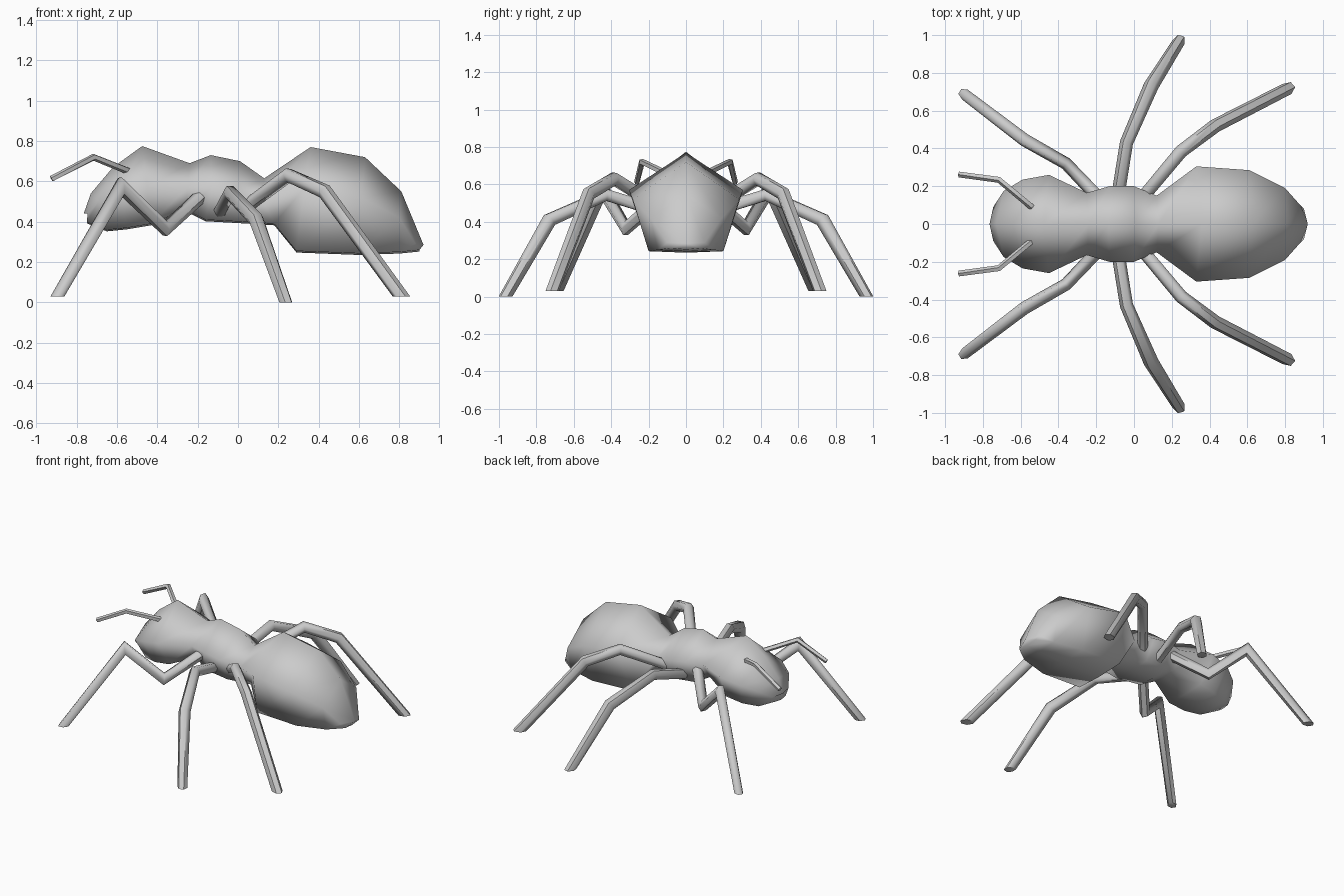
import bpy, bmesh, math
from mathutils import Vector

if "Cube" in bpy.data.objects:
    bpy.data.objects.remove(bpy.data.objects["Cube"])


def loft(name, rings, angle):
    """Skin a list of equal-sized point rings and cap both ends."""
    bm = bmesh.new()
    rows = [[bm.verts.new(p) for p in ring] for ring in rings]
    n = len(rows[0])
    for a, b in zip(rows, rows[1:]):
        for i in range(n):
            j = (i + 1) % n
            bm.faces.new((a[i], a[j], b[j], b[i]))
    bm.faces.new(rows[0])
    bm.faces.new(rows[-1])
    bmesh.ops.recalc_face_normals(bm, faces=bm.faces[:])
    for f in bm.faces:
        f.smooth = True
    mesh = bpy.data.meshes.new(name)
    bm.to_mesh(mesh)
    bm.free()
    mesh.set_sharp_from_angle(angle=math.radians(angle))
    ob = bpy.data.objects.new(name, mesh)
    bpy.context.collection.objects.link(ob)
    return ob


def limb(name, path, radii, flat_foot=True, sides=6):
    """Mitred tube along a path, mirrored to the other side of the body."""
    pts = [Vector(p) for p in path]
    dirs = [(b - a).normalized() for a, b in zip(pts, pts[1:])]
    side = dirs[0].cross(Vector((0, 0, 1))).normalized()
    rings = []
    for i, (p, r) in enumerate(zip(pts, radii)):
        d = dirs[max(i - 1, 0)]
        plane = (d + dirs[min(i, len(dirs) - 1)]).normalized()
        if flat_foot and i == len(pts) - 1:
            plane = Vector((0, 0, 1))
        u = (side - d * side.dot(d)).normalized()
        side = u
        v = d.cross(u)
        ring = []
        for k in range(sides):
            a = 2 * math.pi * k / sides
            o = (u * math.cos(a) + v * math.sin(a)) * r
            ring.append(p + o - d * (o.dot(plane) / d.dot(plane)))
        rings.append(ring)
    ob = loft(name, rings, 60)
    m = ob.modifiers.new("mirror", 'MIRROR')
    m.use_axis = (False, True, False)
    return ob


# Body: ridge (x, z), flank (x, half width, z), belly (x, half width, z)
sections = [
    (-.765, .44, -.745, .09, .44, -.75, .05, .40),
    (-.73, .54, -.69, .175, .50, -.65, .11, .36),
    (-.62, .67, -.59, .235, .54, -.55, .15, .37),
    (-.475, .775, -.45, .26, .57, -.43, .16, .39),
    (-.24, .69, -.25, .165, .57, -.26, .10, .46),
    (-.135, .73, -.13, .20, .57, -.16, .13, .41),
    (.01, .70, .00, .20, .55, .02, .15, .40),
    (.13, .615, .12, .15, .51, .18, .11, .39),
    (.36, .77, .33, .305, .57, .29, .20, .255),
    (.63, .72, .61, .285, .52, .60, .20, .243),
    (.81, .55, .80, .19, .42, .80, .15, .25),
    (.92, .285, .88, .10, .29, .90, .08, .26),
]
body = []
for xt, zt, xs, ws, zs, xb, wb, zb in sections:
    body.append([(xt, 0, zt), (xs, ws, zs), (xb, wb, zb),
                 (xb, 0, zb - .008), (xb, -wb, zb), (xs, -ws, zs)])
loft("body", body, 80)

# Legs and antennae
limb("front_legs", [(-.17, -.12, .54), (-.36, -.32, .365), (-.58, -.445, .575), (-.895, -.685, .03)],
     [.035, .033, .035, .03])
limb("middle_legs", [(-.09, -.12, .45), (-.04, -.43, .545), (.09, -.73, .41), (.237, -.965, 0)],
     [.035, .035, .04, .033])
limb("back_legs", [(.02, -.11, .46), (.25, -.385, .63), (.43, -.52, .55), (.81, -.715, .03)],
     [.033, .035, .037, .035])
limb("antennae", [(-.54, -.09, .65), (-.715, -.235, .72), (-.925, -.262, .612)],
     [.018, .017, .016], flat_foot=False, sides=5)
